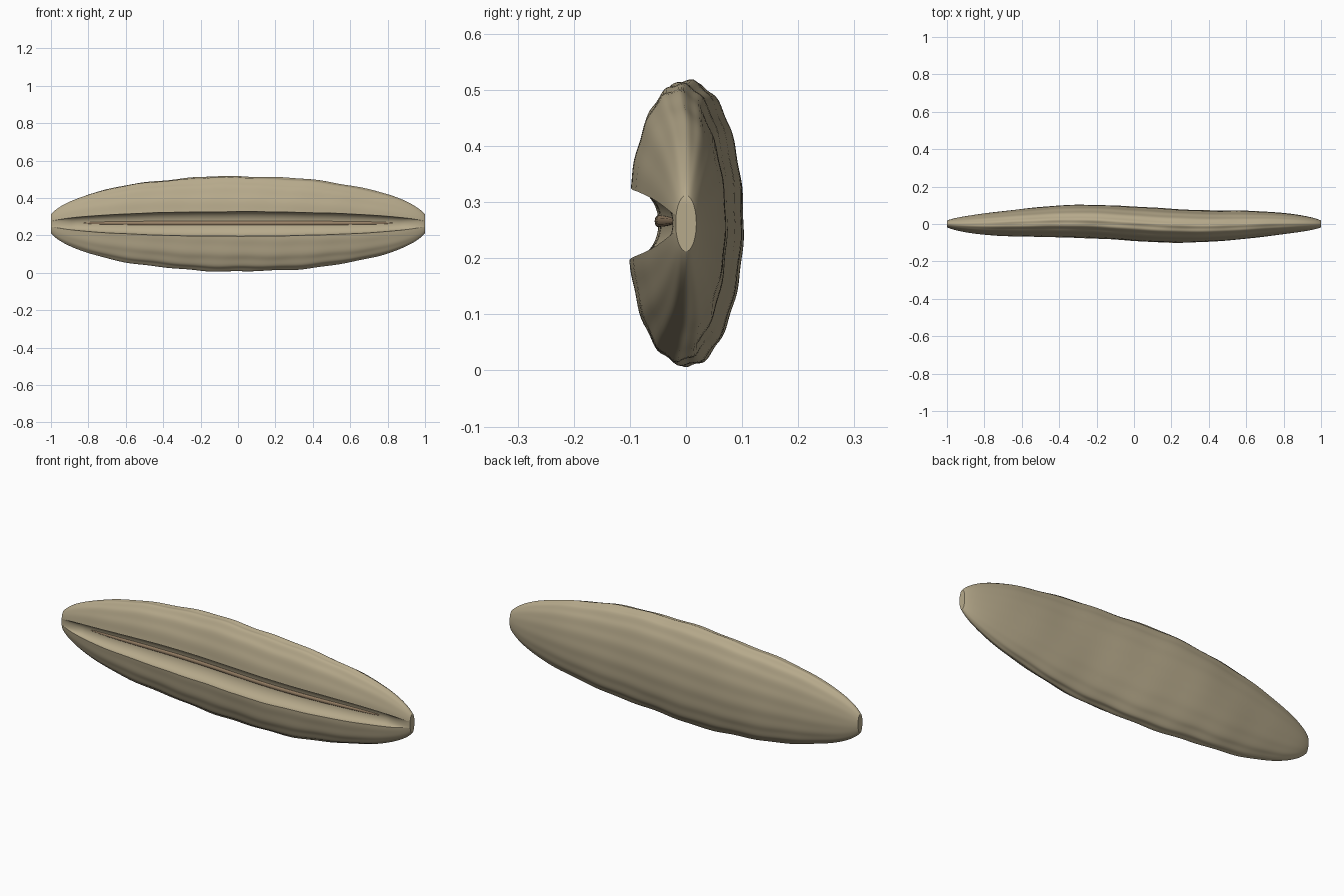
import bpy, bmesh, math
from mathutils import Vector

if "Cube" in bpy.data.objects:
    bpy.data.objects.remove(bpy.data.objects["Cube"])

HALF_H, HALF_D, MID_Z = 0.253, 0.093, 0.262
LIP = 0.26          # groove half width relative to the section
STATIONS, OUTER, GROOVE = 100, 110, 20


def material(name, colour):
    m = bpy.data.materials.new(name)
    m.diffuse_color = (*colour, 1)
    m.use_nodes = True
    m.node_tree.nodes["Principled BSDF"].inputs["Base Color"].default_value = m.diffuse_color
    return m


def swell(x):
    return math.sqrt(max(0.0, 1 - (x / 1.02) ** 2))


def bend(x):
    return -0.015 * math.sin(math.pi * x / 0.75) * (1 - x * x)


def loft(name, rings, mat):
    bm = bmesh.new()
    rows = [[bm.verts.new(p) for p in ring] for ring in rings]
    n = len(rows[0])
    for a, b in zip(rows, rows[1:]):
        for i in range(n):
            bm.faces.new((a[i], a[(i + 1) % n], b[(i + 1) % n], b[i]))
    bm.faces.new(rows[0])
    bm.faces.new(rows[-1])
    bmesh.ops.recalc_face_normals(bm, faces=bm.faces)
    me = bpy.data.meshes.new(name)
    bm.to_mesh(me)
    bm.free()
    ob = bpy.data.objects.new(name, me)
    bpy.context.collection.objects.link(ob)
    me.materials.append(mat)
    bpy.ops.object.select_all(action='DESELECT')
    ob.select_set(True)
    bpy.context.view_layer.objects.active = ob
    bpy.ops.object.shade_smooth_by_angle(angle=math.radians(40))
    return ob


# One husk section: rippled oval with a rounded groove in the front
def husk_ring(x):
    s = swell(x)
    lip_a = math.asin(LIP)
    fade = 1 - x ** 4
    pts = []
    for i in range(OUTER + 1):
        a = lip_a + (2 * math.pi - 2 * lip_a) * i / OUTER
        r = 1 + fade * (0.011 * math.sin(16 * a + 1.5 * x)
                        + 0.009 * math.sin(13 * x + 2 * a)
                        + 0.007 * math.sin(27 * x - 3 * a + 1))
        pts.append(Vector((x, bend(x) - HALF_D * s * r * math.cos(a),
                           MID_Z + HALF_H * s * r * math.sin(a))))
    first, last = pts[0], pts[-1]
    depth = 0.052 * s * min(1, (1 - abs(x)) * 8)
    for i in range(1, GROOVE):
        t = -math.cos(math.pi * i / GROOVE)
        p = last.lerp(first, (t + 1) / 2)
        p.y += depth * math.sqrt(1 - t * t)
        pts.append(p)
    return pts


# Narrow dark seam lying along the groove floor
def seam_ring(x):
    s = swell(x)
    taper = max(0.15, math.sqrt(max(0, 1 - (x / 0.83) ** 4)))
    y = bend(x) - HALF_D * s * 0.965 + 0.052 * s
    return [(x, y + 0.007 * taper * math.cos(k * math.pi / 5),
             MID_Z + 0.004 + 0.011 * taper * math.sin(k * math.pi / 5)) for k in range(10)]


xs = [math.sin(math.pi / 2 * (2 * i / STATIONS - 1)) for i in range(STATIONS + 1)]
loft("seed_husk", [husk_ring(x) for x in xs], material("husk", (0.47, 0.40, 0.26)))
loft("groove_seam", [seam_ring(0.83 * x) for x in xs[::2]], material("seam", (0.33, 0.23, 0.14)))
